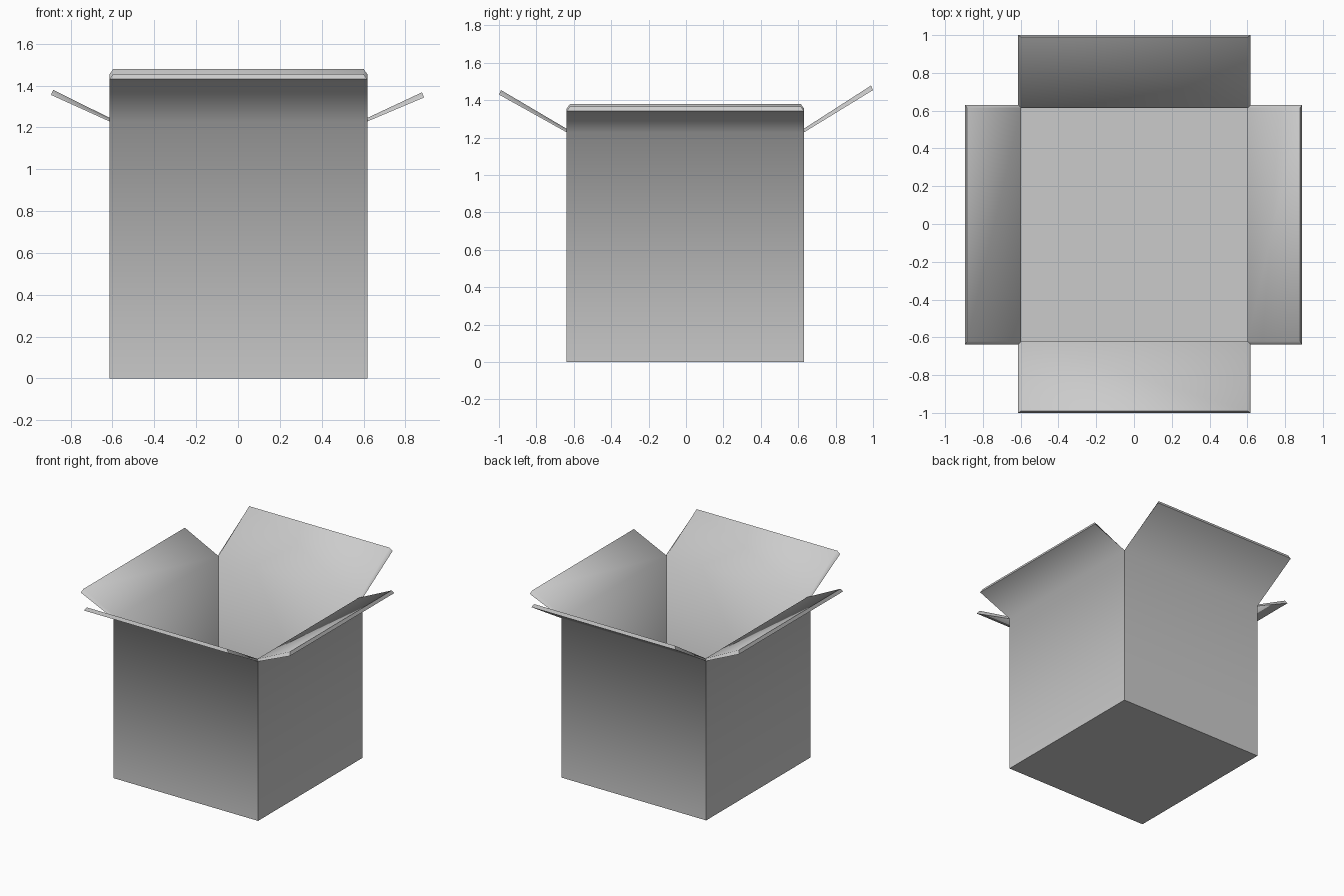
import bpy
import bmesh
import math

cube = bpy.data.objects.get("Cube")
if cube:
    bpy.data.objects.remove(cube)

# Plain card colour
card = bpy.data.materials.new("grey_card")
card.use_nodes = True
grey = (0.6, 0.6, 0.6, 1)
card.diffuse_color = grey
card.node_tree.nodes["Principled BSDF"].inputs["Base Color"].default_value = grey

X0, X1, Y0, Y1 = -0.614, 0.618, -0.638, 0.631
HINGE = 1.228
WALL = 0.017
# Flap tips in wall order front, right, back, left: (outward axis, position, height)
TIPS = [(1, -1.0, 1.43), (0, 0.89, 1.343), (1, 1.0, 1.454), (0, -0.894, 1.355)]


def skin(bm, inset, floor, hinge, tip_in, tip_up):
    """One side of the card: floor, four walls and four flaps.
    Returns the hinge ring and the two tip corners of each flap."""
    corners = [(X0 + inset, Y0 + inset), (X1 - inset, Y0 + inset),
               (X1 - inset, Y1 - inset), (X0 + inset, Y1 - inset)]
    low = [bm.verts.new((x, y, floor)) for x, y in corners]
    top = [bm.verts.new((x, y, hinge)) for x, y in corners]
    bm.faces.new(low)
    tips = []
    for i, (axis, reach, height) in enumerate(TIPS):
        j = (i + 1) % 4
        pair = []
        for x, y in (corners[i], corners[j]):
            p = [x, y, height + tip_up]
            p[axis] = reach - math.copysign(tip_in, reach)
            pair.append(bm.verts.new(p))
        tips.append(pair)
        bm.faces.new((low[i], low[j], top[j], top[i]))
        bm.faces.new((top[i], top[j], pair[1], pair[0]))
    return top, tips


# Outer and inner skins of the box, joined by rims round each flap
bm = bmesh.new()
out_top, out_tips = skin(bm, 0, 0, HINGE, 0, 0)
in_top, in_tips = skin(bm, WALL, WALL, HINGE + 0.009, 0.011, 0.024)
for i in range(4):
    j = (i + 1) % 4
    outer = [out_top[i], *out_tips[i], out_top[j]]
    inner = [in_top[i], *in_tips[i], in_top[j]]
    for k in range(3):
        bm.faces.new((outer[k], outer[k + 1], inner[k + 1], inner[k]))
bmesh.ops.recalc_face_normals(bm, faces=bm.faces)

mesh = bpy.data.meshes.new("open_box")
bm.to_mesh(mesh)
bm.free()
mesh.materials.append(card)
box = bpy.data.objects.new("open_box", mesh)
bpy.context.collection.objects.link(box)

# Soft fold at the hinges, crisp box corners
bpy.ops.object.select_all(action="DESELECT")
box.select_set(True)
bpy.context.view_layer.objects.active = box
bpy.ops.object.shade_smooth_by_angle(angle=math.radians(70))
